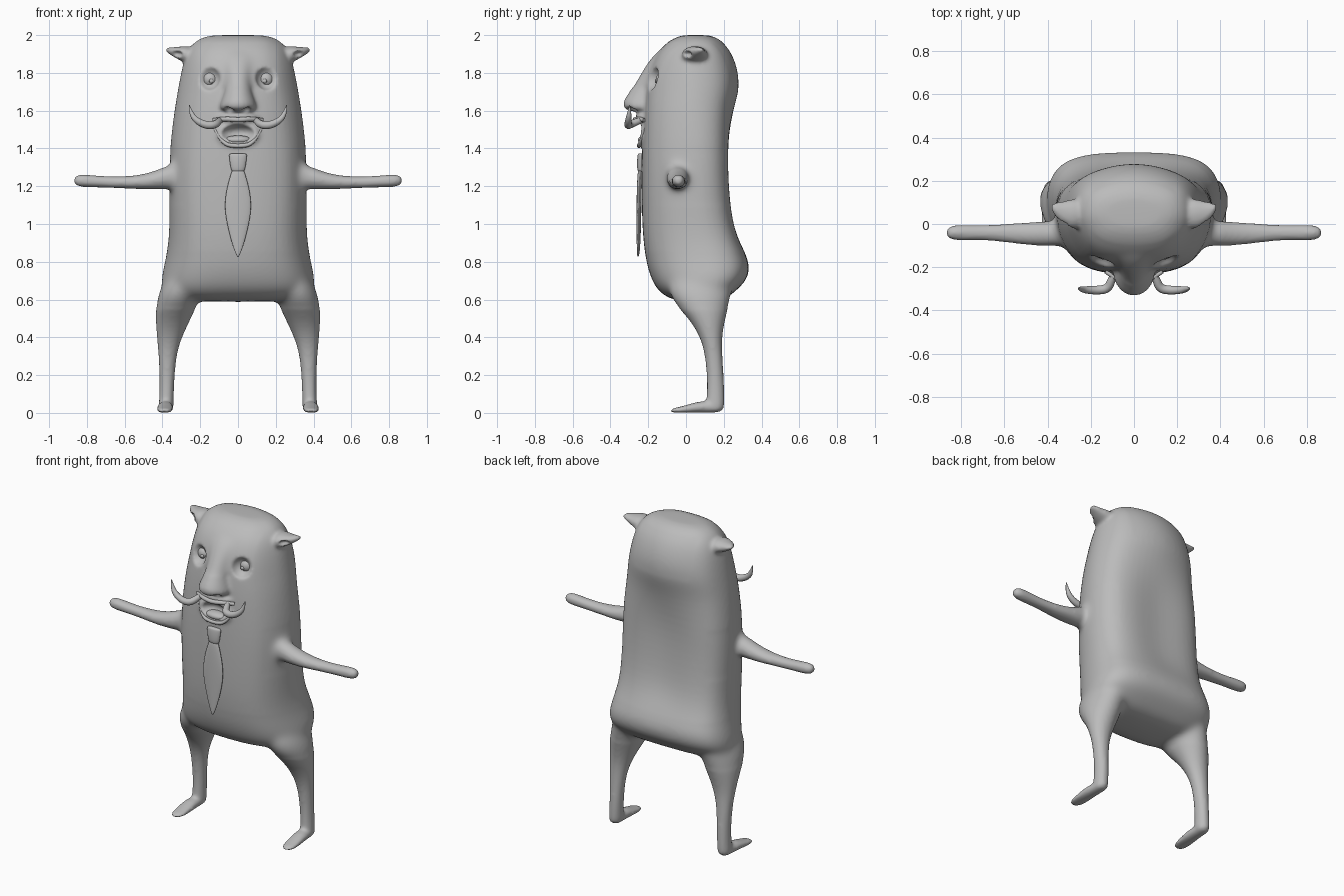
import bpy, bmesh, math
from mathutils import Vector

if "Cube" in bpy.data.objects:
    bpy.data.objects.remove(bpy.data.objects["Cube"])

grey = bpy.data.materials.new("plain grey")
grey.diffuse_color = (0.5, 0.5, 0.5, 1)
grey.use_nodes = True
grey.node_tree.nodes["Principled BSDF"].inputs["Base Color"].default_value = grey.diffuse_color


def make_object(name, bm):
    bmesh.ops.recalc_face_normals(bm, faces=bm.faces)
    for f in bm.faces:
        f.smooth = True
    me = bpy.data.meshes.new(name)
    bm.to_mesh(me)
    bm.free()
    me.materials.append(grey)
    ob = bpy.data.objects.new(name, me)
    bpy.context.collection.objects.link(ob)
    return ob


def loft(bm, rings):
    """Skin a list of equal point rings and cap both ends."""
    rows = [[bm.verts.new(p) for p in r] for r in rings]
    n = len(rows[0])
    for a, b in zip(rows, rows[1:]):
        for i in range(n):
            j = (i + 1) % n
            bm.faces.new((a[i], a[j], b[j], b[i]))
    bm.faces.new(rows[0])
    bm.faces.new(rows[-1][::-1])


def tube(bm, stations, axis, side=1, n=12):
    """Stations are (x, y, z, r1, r2); rings lie across the given axis."""
    u, v = {"x": ((0, 1, 0), (0, 0, 1)), "y": ((1, 0, 0), (0, 0, 1)),
            "z": ((1, 0, 0), (0, 1, 0))}[axis]
    rings = []
    for x, y, z, r1, r2 in stations:
        c = Vector((x * side, y, z))
        rings.append([c + Vector(u) * r1 * 1.04 * math.cos(2 * math.pi * i / n)
                      + Vector(v) * r2 * 1.04 * math.sin(2 * math.pi * i / n)
                      for i in range(n)])
    loft(bm, rings)


def blob(bm, centre, radii, seg=24):
    vs = bmesh.ops.create_uvsphere(bm, u_segments=seg, v_segments=seg // 2, radius=1)["verts"]
    for w in vs:
        w.co = Vector(centre) + Vector([a * b for a, b in zip(w.co, radii)])


def modifier(ob, kind, **settings):
    m = ob.modifiers.new(kind.title(), kind)
    for k, val in settings.items():
        setattr(m, k, val)
    bpy.context.view_layer.objects.active = ob
    bpy.ops.object.modifier_apply(modifier=m.name)


# Torso and head: one half outline scaled at each height,
# rounder behind the head, squarer in front and hollow along the spine below it
half = [(0, -1), (.38, -.97), (.72, -.8), (.93, -.36), (1, .15),
        (.98, .5), (.85, .84), (.5, .99), (0, 1)]
outline = half + [(-x, y) for x, y in half[-2:0:-1]]
levels = [(2.0, .09, .0, .1), (1.997, .16, -.03, .14), (1.972, .225, -.09, .195),
          (1.91, .275, -.155, .25), (1.8, .302, -.2, .29), (1.7, .32, -.215, .288),
          (1.6, .337, -.225, .25), (1.4, .362, -.233, .23), (1.2, .367, -.235, .234),
          (1.0, .362, -.232, .255), (.88, .37, -.222, .295), (.78, .392, -.207, .342),
          (.7, .41, -.18, .322), (.64, .40, -.145, .255), (.585, .33, -.06, .19)]
rings = []
for z, w, f, b in levels:
    k = .25 * min(max((z - 1.45) / .3, 0), 1)
    spine = .025 if .95 < z < 1.5 else 0
    rings.append([(x * w * 1.01, (f + b) / 2 + (y - (k * abs(x) if y > 0 else 0)) * (b - f) / 2 * 1.01
                   - (spine if x == 0 and y > 0 else 0), z) for x, y in outline])
bm = bmesh.new()
loft(bm, rings)

# Nose and brow ridge
tube(bm, [(0, -.1, 1.93, .1, .04), (0, -.14, 1.86, .085, .062), (0, -.17, 1.79, .07, .075),
          (0, -.2, 1.72, .066, .085), (0, -.22, 1.65, .09, .115), (0, -.22, 1.62, .102, .115),
          (0, -.21, 1.592, .088, .095)], "z")

for s in (-1, 1):
    # Arms
    tube(bm, [(.28, -.045, 1.26, .055, .08), (.34, -.045, 1.257, .062, .076),
              (.39, -.045, 1.242, .058, .057), (.5, -.045, 1.222, .053, .039),
              (.6, -.042, 1.22, .042, .032), (.7, -.04, 1.222, .035, .03),
              (.8, -.04, 1.228, .037, .034), (.845, -.04, 1.23, .034, .033),
              (.87, -.04, 1.23, .018, .018)], "x", s)
    # Legs
    tube(bm, [(.26, .09, .82, .06, .12), (.29, .075, .7, .105, .18), (.318, .075, .6, .115, .16),
              (.343, .112, .5, .094, .096), (.364, .133, .4, .066, .056),
              (.374, .148, .3, .046, .045), (.376, .158, .15, .038, .045),
              (.38, .155, .05, .039, .049), (.382, .15, .002, .041, .051)], "z", s)
    # Feet
    tube(bm, [(.382, .2, .022, .036, .022), (.383, .1, .034, .04, .034), (.386, .04, .027, .045, .027),
              (.388, -.03, .016, .047, .016), (.39, -.087, .011, .03, .011)], "y", s)
    # Ears
    tube(bm, [(.24, .05, 1.89, .075, .055), (.29, .045, 1.9, .07, .042), (.335, .052, 1.908, .053, .028),
              (.37, .07, 1.92, .028, .016), (.388, .08, 1.924, .01, .01)], "x", s)

body = make_object("body", bm)
modifier(body, "SUBSURF", levels=2)

# Muzzle lip and jaw, merged with the body
bm = bmesh.new()
bm.from_mesh(body.data)
blob(bm, (0, -.21, 1.565), (.115, .06, .028))
blob(bm, (0, -.2, 1.472), (.13, .064, .082))
bm.to_mesh(body.data)
bm.free()
modifier(body, "REMESH", mode="VOXEL", voxel_size=.009, use_smooth_shade=True)

# Soften only the shoulder, hip and brow joins
joins = body.vertex_groups.new(name="joins")
joins.add([v.index for v in body.data.vertices
           if (1.1 < v.co.z < 1.4 and .28 < abs(v.co.x) < .4)
           or .55 < v.co.z < .85 or (1.72 < v.co.z < 1.96 and abs(v.co.x) < .2)], 1, "REPLACE")
modifier(body, "SMOOTH", factor=.5, iterations=60, vertex_group="joins")

# Cutter for eye sockets, nostrils, ear cups and mouth
bm = bmesh.new()
blob(bm, (0, -.28, 1.482), (.1, .09, .05))
for s in (-1, 1):
    blob(bm, (s * .157, -.2, 1.775), (.064, .065, .068))
    blob(bm, (s * .048, -.285, 1.6), (.026, .028, .024))
    blob(bm, (s * .33, -.005, 1.9), (.038, .04, .018))
cutter = make_object("hollow_cutter", bm)
cutter.hide_render = True
modifier(body, "BOOLEAN", operation="DIFFERENCE", object=cutter, solver="EXACT")
bpy.data.objects.remove(cutter)
modifier(body, "REMESH", mode="VOXEL", voxel_size=.009, use_smooth_shade=True)
modifier(body, "SMOOTH", factor=.5, iterations=7)
for p in body.data.polygons:
    p.use_smooth = True
body.data.materials.clear()
body.data.materials.append(grey)

# Eyes with raised pupils
for s, side in ((-1, "right"), (1, "left")):
    bm = bmesh.new()
    blob(bm, (s * .148, -.118, 1.765), (.042, .042, .042))
    blob(bm, (s * .141, -.158, 1.757), (.012, .007, .012), 16)
    make_object(side + "_eye", bm)


def sweep(name, pts):
    """Round tapered strand through (x, y, z, radius) points."""
    cu = bpy.data.curves.new(name, "CURVE")
    cu.dimensions = "3D"
    cu.bevel_depth = 1
    cu.bevel_resolution = 4
    cu.use_fill_caps = True
    sp = cu.splines.new("NURBS")
    sp.points.add(len(pts) - 1)
    for p, (x, y, z, r) in zip(sp.points, pts):
        p.co = (x, y, z, 1)
        p.radius = r
    sp.use_endpoint_u = True
    sp.order_u = 3
    sp.resolution_u = 8
    cu.materials.append(grey)
    ob = bpy.data.objects.new(name, cu)
    bpy.context.collection.objects.link(ob)
    bpy.ops.object.select_all(action="DESELECT")
    ob.select_set(True)
    bpy.context.view_layer.objects.active = ob
    bpy.ops.object.convert(target="MESH")
    bpy.context.object.data.shade_smooth()


# Curled tusks
for s, side in ((-1, "right"), (1, "left")):
    sweep(side + "_tusk", [(s * x, y, z, r) for x, y, z, r in (
        (.08, -.21, 1.56, .012), (.1, -.25, 1.545, .018), (.12, -.3, 1.525, .021),
        (.17, -.307, 1.522, .021), (.225, -.305, 1.55, .017), (.25, -.3, 1.59, .011),
        (.258, -.298, 1.63, .002))])

# Lips
sweep("upper_lip", [(-.13, -.22, 1.55, .01), (-.07, -.262, 1.558, .013), (0, -.272, 1.55, .013),
                    (.07, -.262, 1.558, .013), (.13, -.22, 1.55, .01)])
sweep("lower_lip", [(-.13, -.21, 1.52, .006), (-.09, -.245, 1.425, .01), (0, -.25, 1.41, .012),
                    (.09, -.245, 1.425, .01), (.13, -.21, 1.52, .006)])

# Tongue
bm = bmesh.new()
blob(bm, (0, -.215, 1.445), (.07, .04, .024))
make_object("tongue", bm)

# Necktie
bm = bmesh.new()
tube(bm, [(0, -.238, 1.375, .046, .014), (0, -.24, 1.365, .048, .017), (0, -.242, 1.32, .043, .018),
          (0, -.242, 1.285, .036, .016), (0, -.24, 1.275, .03, .012)], "z")
modifier(make_object("tie_knot", bm), "SUBSURF", levels=2)
bm = bmesh.new()
tube(bm, [(0, -.242, 1.29, .03, .01), (0, -.244, 1.27, .036, .012), (0, -.247, 1.2, .058, .013),
          (0, -.249, 1.1, .074, .013), (0, -.25, 1.0, .059, .012), (0, -.251, .9, .033, .01),
          (0, -.253, .845, .014, .007), (0, -.254, .825, .003, .003)], "z")
modifier(make_object("tie_blade", bm), "SUBSURF", levels=2)
